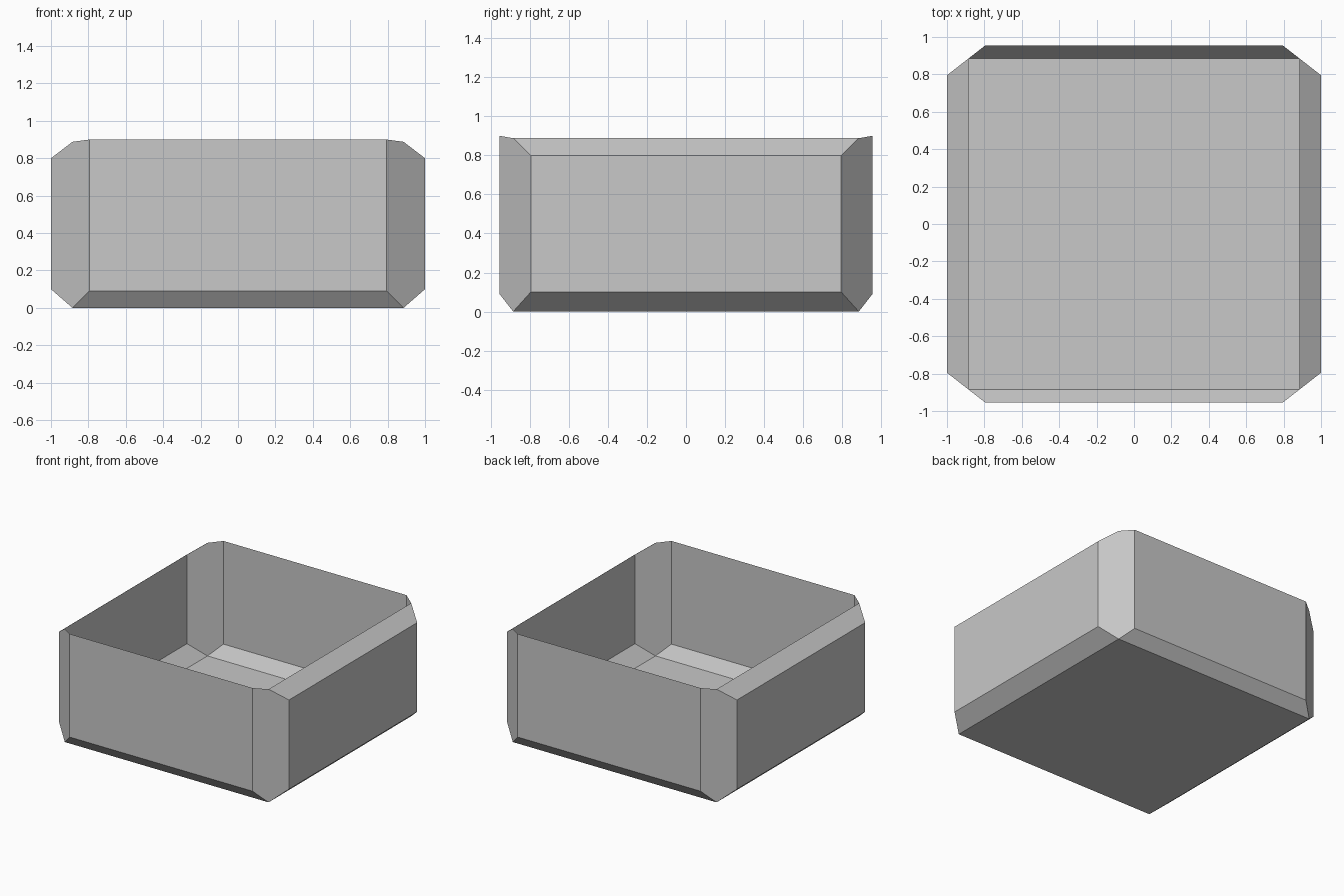
import bpy
import bmesh

default = bpy.data.objects.get("Cube")
if default:
    bpy.data.objects.remove(default, do_unlink=True)

# One plain grey for the whole shell
grey = bpy.data.materials.new("plain_grey")
grey.use_nodes = True
colour = (0.58, 0.58, 0.58, 1)
grey.diffuse_color = colour
grey.node_tree.nodes["Principled BSDF"].inputs["Base Color"].default_value = colour

SIGNS = (-1, 1)
bm = bmesh.new()

# Corner points of the side walls, the end walls and the corner tips
side, end, tip = {}, {}, {}
for sx in SIGNS:
    for sy in SIGNS:
        for top in (0, 1):
            key = (sx, sy, top)
            side[key] = bm.verts.new((sx, sy * 0.795, 0.8 if top else 0.1))
            end[key] = bm.verts.new((sx * 0.795, sy * 0.955, 0.9 if top else 0.09))
            tip[key] = bm.verts.new((sx * 0.885, sy * 0.885, 0.888 if top else 0))

# Flat floor
bm.faces.new([tip[-1, -1, 0], tip[1, -1, 0], tip[1, 1, 0], tip[-1, 1, 0]])

for s in SIGNS:
    # Upright walls
    bm.faces.new([side[s, -1, 0], side[s, 1, 0], side[s, 1, 1], side[s, -1, 1]])
    bm.faces.new([end[-1, s, 0], end[1, s, 0], end[1, s, 1], end[-1, s, 1]])
    # Lower bevels all round, upper bevels only on the sides
    for top in (0, 1):
        bm.faces.new([side[s, -1, top], side[s, 1, top], tip[s, 1, top], tip[s, -1, top]])
    bm.faces.new([end[-1, s, 0], end[1, s, 0], tip[1, s, 0], tip[-1, s, 0]])
    # Six-sided corner strips
    for sy in SIGNS:
        bm.faces.new([part[s, sy, 0] for part in (end, tip, side)]
                     + [part[s, sy, 1] for part in (side, tip, end)])

bmesh.ops.recalc_face_normals(bm, faces=bm.faces)
# Make the outside the front of the surface
bm.normal_update()
floor = min(bm.faces, key=lambda f: f.calc_center_median().z)
if floor.normal.z > 0:
    bmesh.ops.reverse_faces(bm, faces=bm.faces)

mesh = bpy.data.meshes.new("open_box")
bm.to_mesh(mesh)
bm.free()
mesh.materials.append(grey)
box = bpy.data.objects.new("open_box", mesh)
bpy.context.collection.objects.link(box)
